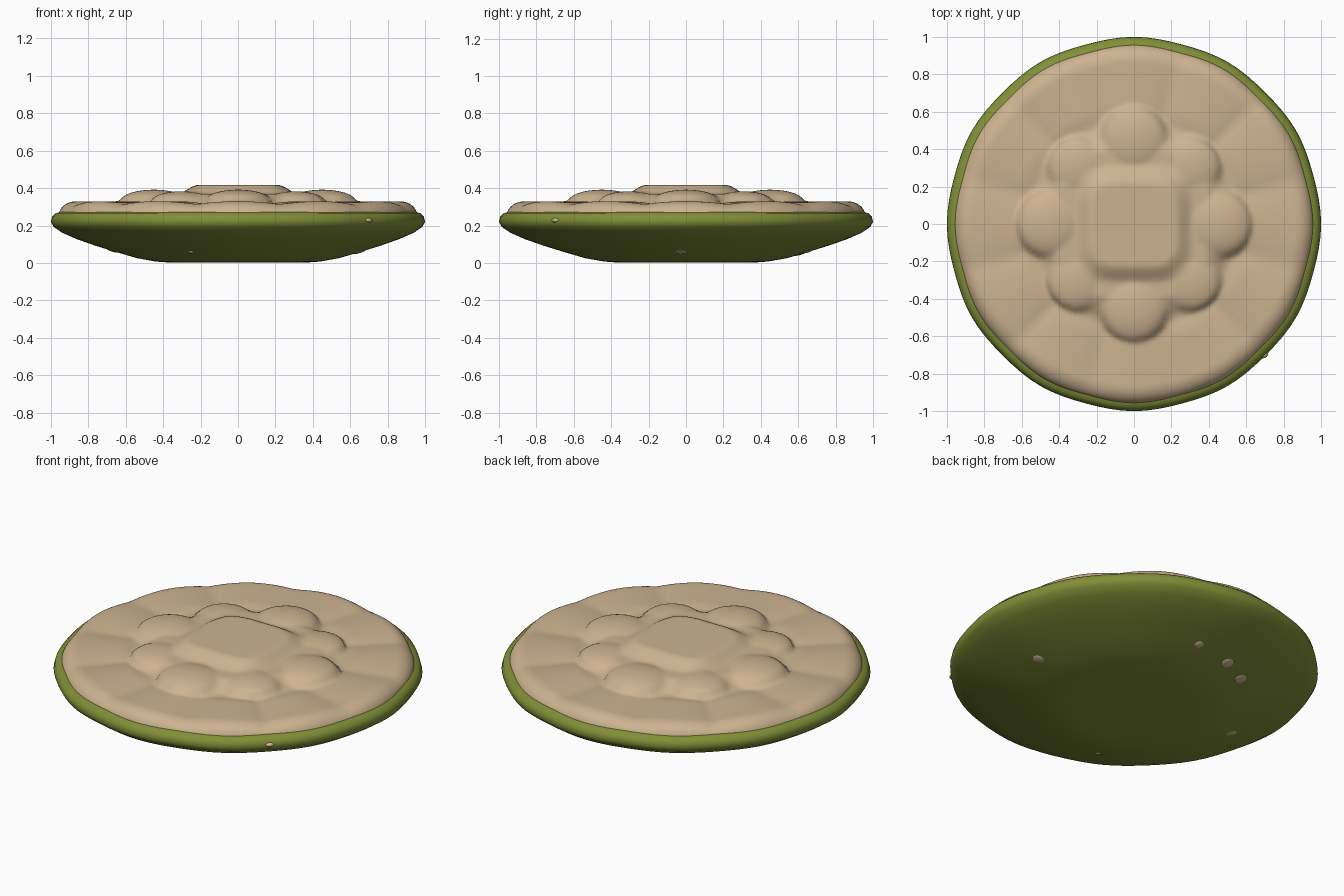
import bpy, bmesh, math
from math import sin, cos, pi, hypot, atan2

if "Cube" in bpy.data.objects:
    bpy.data.objects.remove(bpy.data.objects["Cube"])


def material(name, rgb):
    m = bpy.data.materials.new(name)
    m.diffuse_color = (*rgb, 1)
    m.use_nodes = True
    m.node_tree.nodes["Principled BSDF"].inputs["Base Color"].default_value = m.diffuse_color
    return m


GREEN = material("olive green", (0.22, 0.275, 0.038))
TAN = material("light tan", (0.61, 0.45, 0.28))


def smooth(t):
    t = max(0.0, min(1.0, t))
    return t * t * (3 - 2 * t)


def polar_surface(name, rings, segs, point, mat, flip=False):
    """Surface of rings around a centre point; point(i, angle) gives x, y, z."""
    bm = bmesh.new()
    centre = bm.verts.new(point(0, 0))
    prev = None
    for i in range(1, rings + 1):
        ring = [bm.verts.new(point(i, 2 * pi * k / segs)) for k in range(segs)]
        for k in range(segs):
            n = (k + 1) % segs
            if prev:
                bm.faces.new((prev[k], ring[k], ring[n], prev[n]))
            else:
                bm.faces.new((centre, ring[k], ring[n]))
        prev = ring
    for f in bm.faces:
        f.smooth = True
    if flip:
        bmesh.ops.reverse_faces(bm, faces=bm.faces)
    me = bpy.data.meshes.new(name)
    bm.to_mesh(me)
    bm.free()
    me.materials.append(mat)
    ob = bpy.data.objects.new(name, me)
    bpy.context.collection.objects.link(ob)
    return ob


# Green base: shallow rounded dish
PROFILE = [(0, 0.008), (0.2, 0.004), (0.36, 0.002), (0.44, 0.008), (0.54, 0.026),
           (0.65, 0.058), (0.76, 0.092), (0.86, 0.127), (0.94, 0.162), (0.985, 0.193),
           (1.0, 0.22), (0.993, 0.248), (0.975, 0.266), (0.945, 0.274), (0.90, 0.27)]


def base_point(i, a):
    r, z = PROFILE[i]
    wob = 1 - 0.0035 * (1 - cos(12 * a)) * r
    return r * wob * cos(a), r * wob * sin(a), z


polar_surface("green_base", len(PROFILE) - 1, 96, base_point, GREEN, flip=True)


# Tan topping: lumpy tiers as a height field
def dome(x, y, cx, cy, rad, low, high):
    d = hypot(x - cx, y - cy) / rad
    return low + (high - low) * math.sqrt(1 - d * d) if d < 1 else 0


LUMPS = [(0.45 * cos(k * pi / 2), 0.45 * sin(k * pi / 2), 0.18, 0.33, 0.392) for k in range(4)]
LUMPS += [(0.43 * cos(k * pi / 2 + pi / 4), 0.43 * sin(k * pi / 2 + pi / 4), 0.16, 0.33, 0.383)
          for k in range(4)]


def height(x, y):
    r, a = hypot(x, y), atan2(y, x)
    # lower tier with twelve soft lobes
    lobe = abs(cos(6 * a)) ** 0.6
    z = 0.31 + 0.02 * lobe * smooth((r - 0.5) / 0.15)
    # middle tier, fullest on the diagonals
    mid = 0.57 - 0.02 * cos(4 * a)
    k = smooth((mid - r) / 0.16)
    z = z + (0.37 - z) * k
    for l in LUMPS:
        z = max(z, dome(x, y, *l))
    # raised square centre
    q = (abs(x) ** 4 + abs(y) ** 4) ** 0.25
    c = smooth((0.325 - q) / 0.11)
    return z + (0.417 - z) * c


RINGS = 76


def topping_point(i, a):
    edge = 0.956 + 0.004 * cos(12 * a)
    t = i / RINGS
    if t < 0.8:
        r, drop = edge * 0.9 * t / 0.8, 0
    else:  # rounded outer edge
        b = (t - 0.8) / 0.2 * pi / 2
        r, drop = edge * (0.9 + 0.1 * sin(b)), 1 - cos(b)
    x, y = r * cos(a), r * sin(a)
    z = height(x, y)
    return x, y, z + (0.25 - z) * drop


topping = polar_surface("lumpy_topping", RINGS, 160, topping_point, TAN)
mod = topping.modifiers.new("soften", 'SMOOTH')
mod.factor = 0.5
mod.iterations = 3

# Small tan crumbs showing through the green underside
for x, y, z, s in [(0.65, -0.03, 0.061, 0.034), (0.085, 0.65, 0.063, 0.027),
                   (-0.15, 0.61, 0.051, 0.036), (-0.31, 0.53, 0.047, 0.036),
                   (-0.67, 0.02, 0.068, 0.034), (-0.25, -0.60, 0.059, 0.018),
                   (0.69, -0.69, 0.228, 0.028)]:
    bpy.ops.mesh.primitive_uv_sphere_add(segments=16, ring_count=8, radius=1, location=(x, y, z))
    ob = bpy.context.object
    ob.name = "crumb"
    rim = z > 0.2
    ob.scale = (s, s, 0.014 if rim else 0.008)
    ob.rotation_euler = (0, 0 if rim else -0.29, atan2(y, x))
    ob.data.materials.append(TAN)
    bpy.ops.object.shade_smooth()
